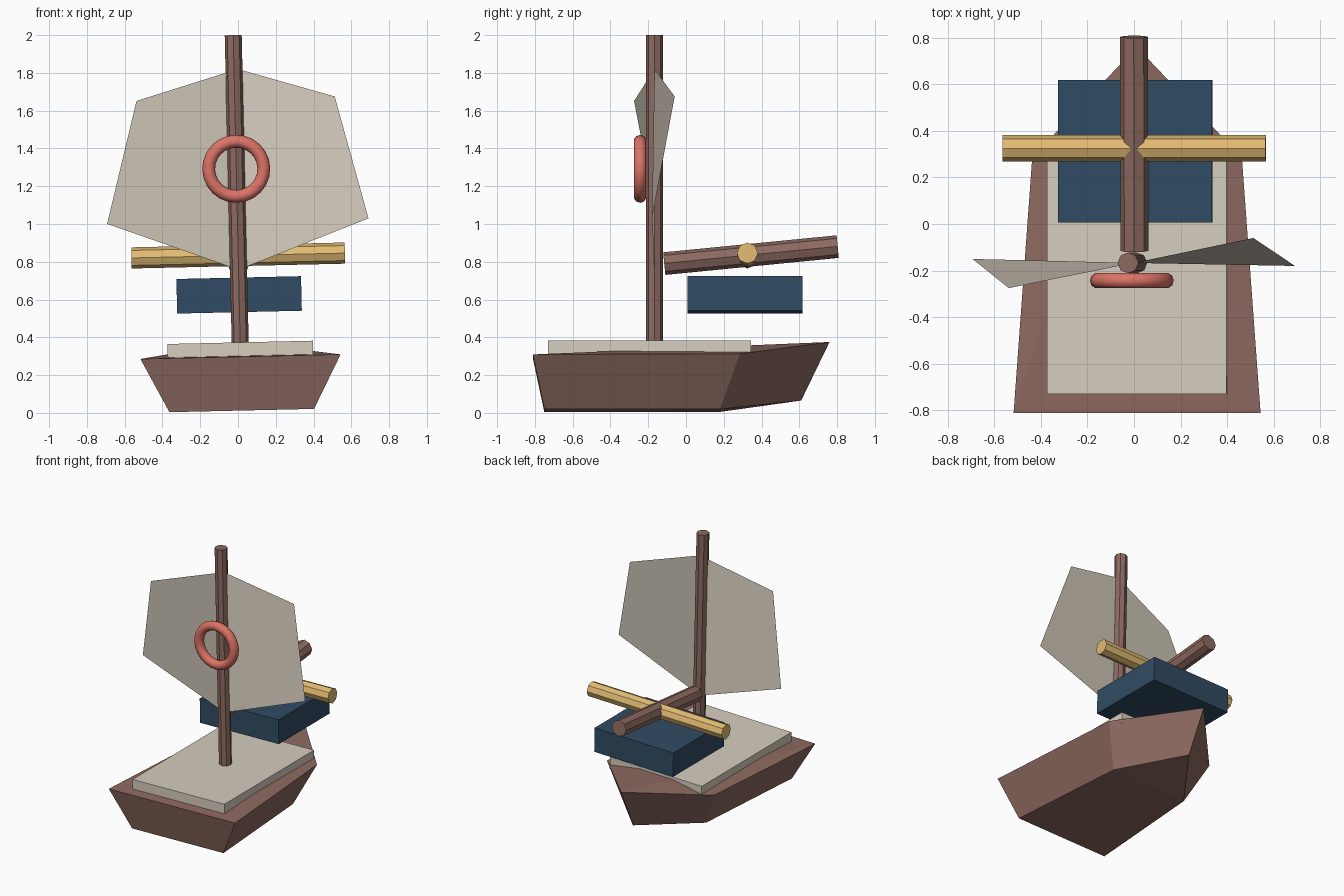
import bpy, bmesh, math
from mathutils import Matrix, Vector

if "Cube" in bpy.data.objects:
    bpy.data.objects.remove(bpy.data.objects["Cube"])

CX = 0.02                                        # centre line of the boat
HEEL = Matrix.Rotation(math.radians(-1.3), 4, 'Y')  # slight lean of the whole boat


def material(name, rgb):
    lin = [(c / 255 / 12.92) if c < 11 else ((c / 255 + 0.055) / 1.055) ** 2.4 for c in rgb]
    m = bpy.data.materials.new(name)
    m.diffuse_color = (*lin, 1)
    m.use_nodes = True
    m.node_tree.nodes["Principled BSDF"].inputs["Base Color"].default_value = m.diffuse_color
    return m


BROWN = material("brown wood", (141, 106, 97))
CREAM = material("cream", (214, 205, 190))
BLUE = material("navy blue", (48, 75, 99))
GOLD = material("golden wood", (226, 187, 115))
CORAL = material("coral red", (220, 115, 102))


def finish(name, bm, mat, recalc=True):
    if recalc:
        bmesh.ops.recalc_face_normals(bm, faces=bm.faces)
    bm.transform(HEEL)
    me = bpy.data.meshes.new(name)
    bm.to_mesh(me)
    bm.free()
    me.materials.append(mat)
    ob = bpy.data.objects.new(name, me)
    bpy.context.collection.objects.link(ob)
    return ob


def mesh(name, verts, faces, mat, recalc=True):
    bm = bmesh.new()
    vs = [bm.verts.new(v) for v in verts]
    for f in faces:
        bm.faces.new([vs[i] for i in f])
    return finish(name, bm, mat, recalc)


def box(name, lo, hi, mat):
    lo, hi = Vector(lo), Vector(hi)
    bm = bmesh.new()
    bmesh.ops.create_cube(bm, size=1, matrix=Matrix.Translation((lo + hi) / 2)
                          @ Matrix.Diagonal((*(hi - lo), 1)))
    return finish(name, bm, mat)


def pole(name, a, b, r, mat):
    """Eight-sided pole from a to b."""
    a, b = Vector(a), Vector(b)
    rot = Vector((0, 0, 1)).rotation_difference(b - a).to_matrix().to_4x4()
    bm = bmesh.new()
    bmesh.ops.create_cone(bm, cap_ends=True, segments=8, radius1=r, radius2=r,
                          depth=(b - a).length,
                          matrix=Matrix.Translation((a + b) / 2) @ rot)
    return finish(name, bm, mat)


# Hull: stern, middle and bow stations, each with a rail and a keel edge
hull = [
    (CX - 0.53, -0.81, 0.297), (CX + 0.53, -0.81, 0.297),
    (CX + 0.45, 0.285, 0.302), (CX, 0.76, 0.375), (CX - 0.45, 0.285, 0.302),
    (CX - 0.383, -0.75, 0.012), (CX + 0.383, -0.75, 0.012),
    (CX + 0.315, 0.18, 0.012), (CX, 0.61, 0.065), (CX - 0.315, 0.18, 0.012)]
sides = [(i, (i + 1) % 5, (i + 1) % 5 + 5, i + 5) for i in range(5)]
mesh("hull", hull, sides + [(0, 1, 3), (1, 2, 3), (0, 3, 4),
                            (5, 6, 7, 9), (7, 8, 9)], BROWN)

# Deck slab and raised cabin
box("deck", (CX - 0.385, -0.73, 0.284), (CX + 0.385, 0.345, 0.373), CREAM)
box("cabin", (CX - 0.33, 0.007, 0.533), (CX + 0.33, 0.617, 0.716), BLUE)

# Mast, boom and crossbar
pole("mast", (CX, -0.167, 0.365), (CX, -0.167, 2.0), 0.045, BROWN)
pole("boom", (CX, -0.115, 0.79), (CX, 0.803, 0.88), 0.06, BROWN)
pole("crossbar", (CX - 0.565, 0.325, 0.833), (CX + 0.565, 0.325, 0.833), 0.056, GOLD)

# Sail: two twisted panels meeting at the mast
sail = [(CX + 0.02, -0.167, 1.82), (-0.50, -0.275, 1.663), (-0.67, -0.15, 1.016),
        (CX, -0.167, 0.757), (0.714, -0.18, 1.014), (0.55, -0.06, 1.663)]
mesh("sail", sail, [(0, 1, 2, 3), (0, 3, 4, 5)], CREAM, recalc=False)

# Life ring hung on the front of the mast
bm = bmesh.new()
MAJ, NMAJ, NMIN = 0.146, 24, 10
rings = []
for i in range(NMAJ):
    a = math.tau * i / NMAJ
    ring = []
    for j in range(NMIN):
        b = math.tau * j / NMIN
        r = MAJ + 0.034 * math.cos(b)
        ring.append(bm.verts.new((CX + r * math.cos(a), -0.243 + 0.034 * math.sin(b),
                                  1.292 + r * math.sin(a))))
    rings.append(ring)
for i in range(NMAJ):
    p, q = rings[i], rings[(i + 1) % NMAJ]
    for j in range(NMIN):
        k = (j + 1) % NMIN
        bm.faces.new((p[j], p[k], q[k], q[j])).smooth = True
finish("life_ring", bm, CORAL)
